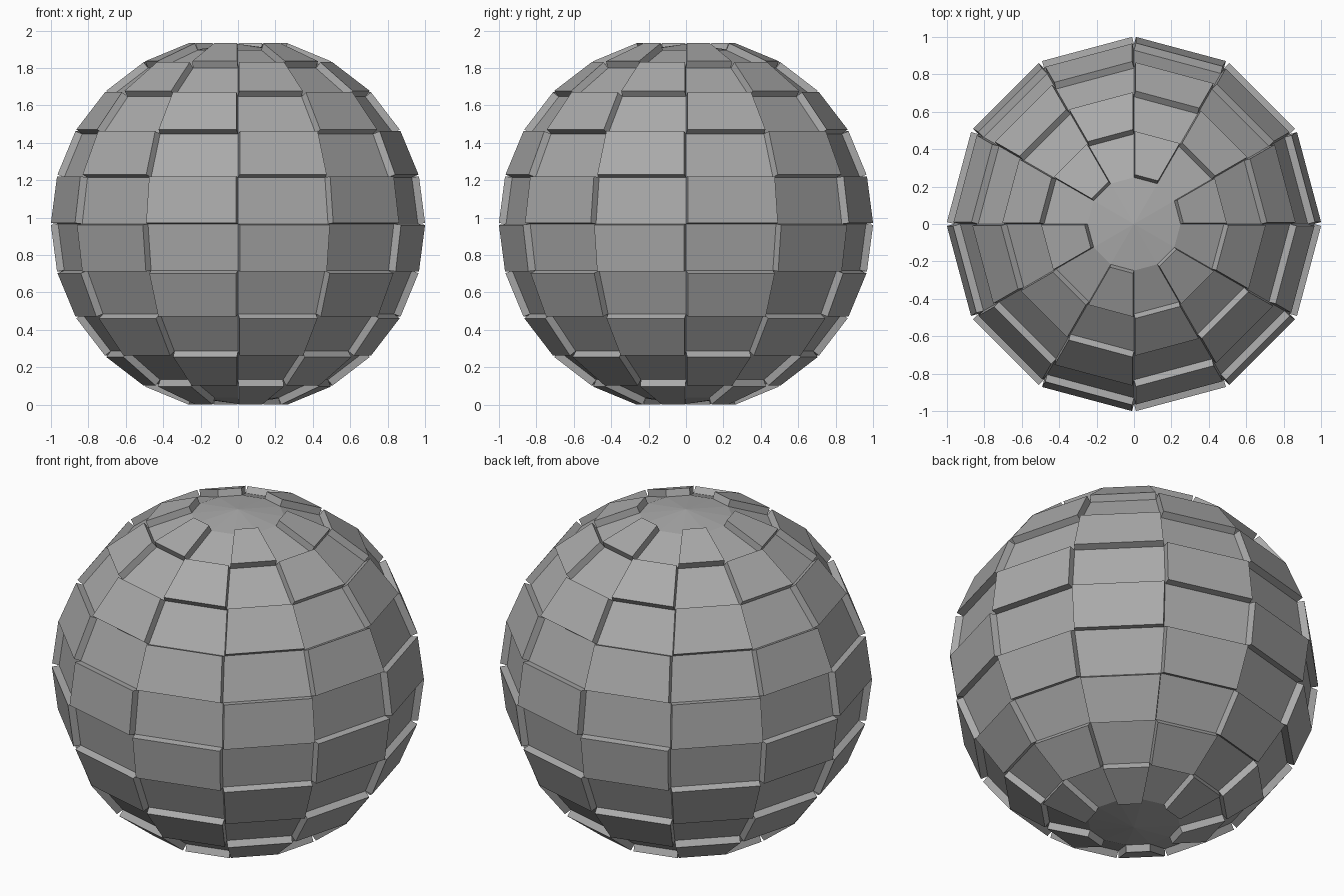
import bpy, bmesh, math
from mathutils import Vector

cube = bpy.data.objects.get("Cube")
if cube:
    bpy.data.objects.remove(cube, do_unlink=True)

SEGMENTS, RINGS = 12, 12
RADIUS, RAISE = 0.962, 0.04      # inner ball radius, tile thickness
CENTRE = math.cos(math.radians(15))

# Plain grey for the whole ball
grey = bpy.data.materials.new("Plain grey")
grey.use_nodes = True
colour = (0.4, 0.4, 0.4, 1)
grey.diffuse_color = colour
grey.node_tree.nodes["Principled BSDF"].inputs["Base Color"].default_value = colour

# Inner ball
bm = bmesh.new()
bmesh.ops.create_uvsphere(bm, u_segments=SEGMENTS, v_segments=RINGS, radius=RADIUS)


def is_raised(face):
    """Checkerboard rule over columns and rows, leaving both caps low."""
    c = face.calc_center_median()
    turn = math.atan2(c.y, c.x) % math.tau
    column = int(turn / math.tau * SEGMENTS)
    row = int(Vector((0, 0, 1)).angle(c) / math.pi * RINGS)
    return 0 < row < RINGS - 1 and (column + row) % 2 == 1


# Raised tiles, each pushed straight out along its own normal
bm.normal_update()
tiles = [f for f in bm.faces if is_raised(f)]
raised = bmesh.ops.extrude_discrete_faces(bm, faces=tiles)["faces"]
for face in raised:
    face.normal_update()
    bmesh.ops.translate(bm, vec=face.normal * RAISE, verts=face.verts)

bmesh.ops.recalc_face_normals(bm, faces=bm.faces)
mesh = bpy.data.meshes.new("checkered_ball")
bm.to_mesh(mesh)
bm.free()
mesh.materials.append(grey)

ball = bpy.data.objects.new("checkered_ball", mesh)
ball.location.z = CENTRE
bpy.context.collection.objects.link(ball)
